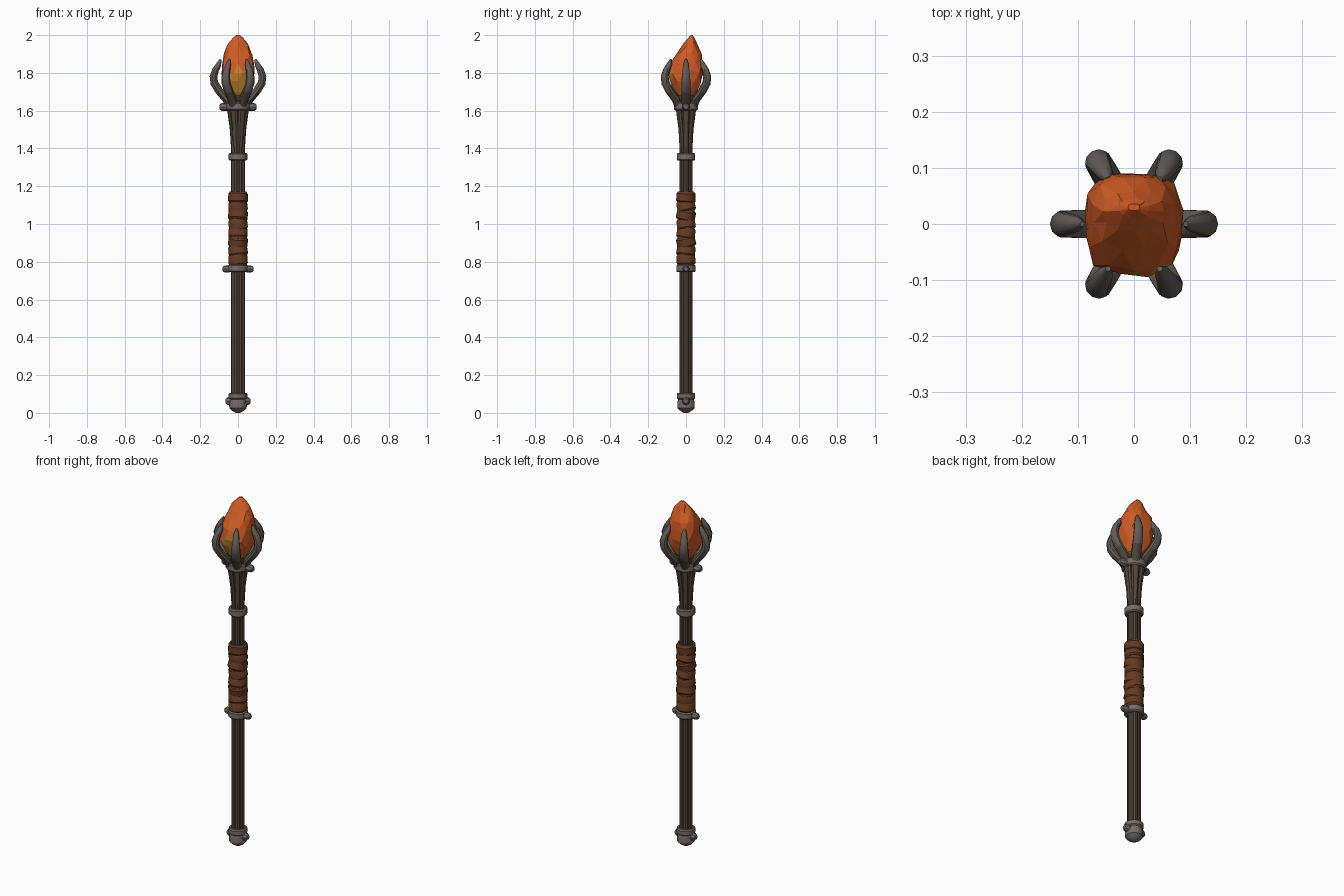
import bpy, bmesh, math, random
from mathutils import Vector, Matrix

random.seed(4)
cube = bpy.data.objects.get("Cube")
if cube:
    bpy.data.objects.remove(cube, do_unlink=True)


def material(name, rgb):
    m = bpy.data.materials.new(name)
    m.use_nodes = True
    m.diffuse_color = (*rgb, 1)
    node = next(n for n in m.node_tree.nodes if n.type == 'BSDF_PRINCIPLED')
    node.inputs["Base Color"].default_value = (*rgb, 1)
    return m


WOOD = material("dark wood", (0.085, 0.064, 0.046))
HORN = material("grey horn", (0.125, 0.108, 0.098))
METAL = material("dull metal", (0.18, 0.15, 0.14))
LEATHER = material("brown leather", (0.135, 0.042, 0.016))
CRYSTAL = material("orange crystal", (0.62, 0.105, 0.018))
AMBER = material("amber glow", (0.55, 0.22, 0.025))


def loft(name, rings, mats, smooth=True, rule=None):
    """Skin a list of vertex rings, closing both ends."""
    bm = bmesh.new()
    loops = [[bm.verts.new(p) for p in ring] for ring in rings]
    n = len(loops[0])
    for a, b in zip(loops, loops[1:]):
        for i in range(n):
            j = (i + 1) % n
            bm.faces.new((a[i], a[j], b[j], b[i]))
    bm.faces.new(loops[0][::-1])
    bm.faces.new(loops[-1])
    bmesh.ops.recalc_face_normals(bm, faces=bm.faces)
    if not smooth:
        bmesh.ops.triangulate(bm, faces=bm.faces)
    if rule:
        for f in bm.faces:
            f.material_index = rule(f.calc_center_median())
    me = bpy.data.meshes.new(name)
    bm.to_mesh(me)
    bm.free()
    for m in mats:
        me.materials.append(m)
    ob = bpy.data.objects.new(name, me)
    bpy.context.collection.objects.link(ob)
    if smooth:
        bpy.ops.object.select_all(action='DESELECT')
        ob.select_set(True)
        bpy.context.view_layer.objects.active = ob
        bpy.ops.object.shade_smooth_by_angle(angle=math.radians(35))
    return ob


def lathe(name, profile, mat, sides=18, matrix=Matrix()):
    """Turn (radius, height) points about the local z axis."""
    rings = []
    for r, z in profile:
        angles = [math.tau * i / sides for i in range(sides)]
        rings.append([matrix @ Vector((r * math.cos(a), r * math.sin(a), z)) for a in angles])
    return loft(name, rings, [mat])


def sweep(name, path, angle, mats, rule=None, sides=10):
    """Tube in a radial plane; path points are (radius, z, half width, half depth)."""
    out = Vector((math.cos(angle), math.sin(angle), 0))
    side = Vector((-math.sin(angle), math.cos(angle), 0))
    rings = []
    for k, (r, z, w, d) in enumerate(path):
        a, b = path[max(k - 1, 0)], path[min(k + 1, len(path) - 1)]
        t = Vector((b[0] - a[0], b[1] - a[1])).normalized()
        normal = out * t.y - Vector((0, 0, t.x))
        centre = out * r + Vector((0, 0, z))
        rings.append([centre + normal * d * math.cos(q) + side * w * math.sin(q)
                      for q in (math.tau * i / sides for i in range(sides))])
    return loft(name, rings, mats, rule=rule)


# Shaft of six bundled rods, each ending in a curved claw
rod = [(0.02, 0.06, 0.0165, 0.017), (0.02, 0.75, 0.0165, 0.017),
       (0.02, 1.4, 0.0165, 0.017), (0.025, 1.5, 0.018, 0.018),
       (0.038, 1.61, 0.023, 0.02)]
claw = [(0.038, 1.61, 0.023, 0.02), (0.062, 1.66, 0.026, 0.021),
        (0.1, 1.705, 0.026, 0.021), (0.125, 1.745, 0.025, 0.021),
        (0.13, 1.78, 0.023, 0.02), (0.119, 1.815, 0.019, 0.018),
        (0.102, 1.845, 0.014, 0.014), (0.092, 1.872, 0.005, 0.005)]
for i in range(6):
    a = math.tau * i / 6
    sweep(f"shaft_rod_{i + 1}", rod, a, [WOOD])
    sweep(f"claw_{i + 1}", claw, a, [HORN, WOOD], lambda c: int(c.z < 1.68))

# Core that closes the flare beneath the crystal
lathe("claw_core", [(0.015, 0.1), (0.015, 1.4), (0.035, 1.6), (0.06, 1.68)], WOOD)


# Metal collars with chamfered edges
def collar(name, z0, z1, r):
    c = 0.006
    lathe(name, [(r - c, z0), (r, z0 + c), (r, z1 - c), (r - c, z1)], METAL)


collar("claw_collar", 1.602, 1.645, 0.065)
collar("neck_collar", 1.335, 1.377, 0.049)
collar("grip_collar", 0.745, 0.785, 0.052)
collar("foot_collar", 0.072, 0.106, 0.049)
lathe("foot_cap", [(0.012, 0), (0.032, 0.012), (0.046, 0.026), (0.047, 0.05), (0.042, 0.074)], METAL)

# Tapered studs on both sides of the collars
for name, z, r0, r1, size in (("claw_collar", 1.62, 0.055, 0.098, 0.021),
                              ("grip_collar", 0.762, 0.045, 0.081, 0.019),
                              ("foot", 0.062, 0.038, 0.065, 0.021)):
    for label, s in (("left", 1), ("right", -1)):
        turn = Matrix.Translation((0, 0, z)) @ Matrix.Rotation(s * math.pi / 2, 4, 'Y')
        lathe(f"{name}_stud_{label}", [(size, r0), (size, r1 - 0.012), (size * 0.6, r1)],
              METAL, 8, turn)

# Leather grip: a sleeve under tilted, overlapping wraps
lathe("grip_sleeve", [(0.044, 0.78), (0.047, 0.79), (0.047, 1.165), (0.043, 1.172)], LEATHER)
count = 8
for i in range(count):
    z = 0.812 + 0.33 * i / (count - 1)
    limit = 0.08 if i in (0, count - 1) else 0.24
    tilt = (Matrix.Translation((0, 0, z))
            @ Matrix.Rotation(random.uniform(0.5, 1) * limit * (-1) ** i, 4, 'X')
            @ Matrix.Rotation(random.uniform(-0.6, 0.6) * limit, 4, 'Y'))
    r = random.uniform(0.05, 0.053)
    lathe(f"grip_wrap_{i + 1}", [(0.045, -0.028), (r, -0.02), (r - 0.001, 0.018), (0.045, 0.026)],
          LEATHER, 14, tilt)

# Rough faceted crystal: (z, half width, half depth, y offset)
levels = [(1.66, 0.03, 0.03, 0), (1.7, 0.058, 0.058, 0), (1.75, 0.08, 0.08, -0.002),
          (1.8, 0.088, 0.09, 0), (1.85, 0.083, 0.085, 0.005), (1.9, 0.072, 0.062, 0.018),
          (1.95, 0.052, 0.034, 0.022), (1.985, 0.026, 0.016, 0.028), (2.0, 0.01, 0.006, 0.03)]
rings = []
for k, (z, w, d, y) in enumerate(levels):
    ring = []
    for i in range(12):
        a = math.tau * (i + 0.5 * (k % 2)) / 12
        c, s = math.cos(a), math.sin(a)
        p = 1.04 / (abs(c) ** 3 + abs(s) ** 3) ** (1 / 3) * random.uniform(0.93, 1.02)
        dz = random.uniform(-0.008, 0.008) if 0 < k < len(levels) - 2 else 0
        ring.append(Vector((w * p * c, y + d * p * s, z + dz)))
    rings.append(ring)
loft("crystal", rings, [CRYSTAL, AMBER], smooth=False,
     rule=lambda c: int(c.z < 1.815 and c.y < -0.02 and abs(c.x) < 0.05))
